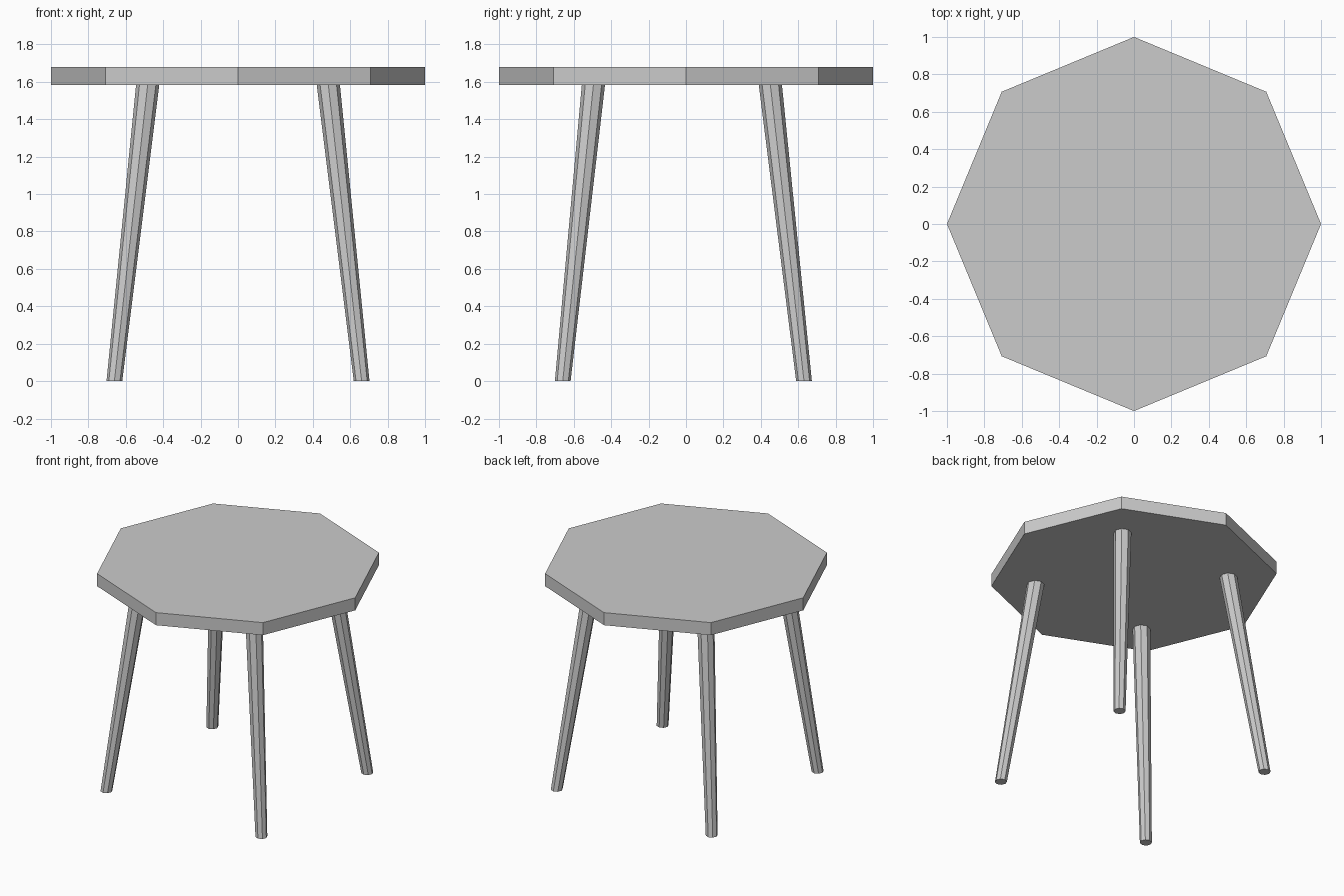
import bpy, bmesh
from math import cos, sin, pi

if "Cube" in bpy.data.objects:
    bpy.data.objects.remove(bpy.data.objects["Cube"])

SIDES = 8


def prism(name, bottom, r_bottom, top, r_top):
    """Eight-sided, optionally tapered and slanted prism with level end caps."""
    bm = bmesh.new()
    rings = []
    for (x, y, z), r in ((bottom, r_bottom), (top, r_top)):
        rings.append([bm.verts.new((x + r * cos(2 * pi * i / SIDES),
                                    y + r * sin(2 * pi * i / SIDES), z))
                      for i in range(SIDES)])
    low, high = rings
    bm.faces.new(low[::-1])
    bm.faces.new(high)
    for i in range(SIDES):
        j = (i + 1) % SIDES
        bm.faces.new((low[i], low[j], high[j], high[i]))
    mesh = bpy.data.meshes.new(name)
    bm.to_mesh(mesh)
    bm.free()
    obj = bpy.data.objects.new(name, mesh)
    bpy.context.collection.objects.link(obj)
    return obj


# Octagonal top
prism("table_top", (0, 0, 1.583), 1.0, (0, 0, 1.68), 1.0)

# Splayed, tapered legs; the back pair sits slightly further in
for end, y_foot, y_top in (("front", -0.659, -0.495), ("back", 0.631, 0.451)):
    for side, s in (("left", -1), ("right", 1)):
        prism(f"{end}_{side}_leg", (s * 0.661, y_foot, 0), 0.042,
              (s * 0.483, y_top, 1.584), 0.062)
